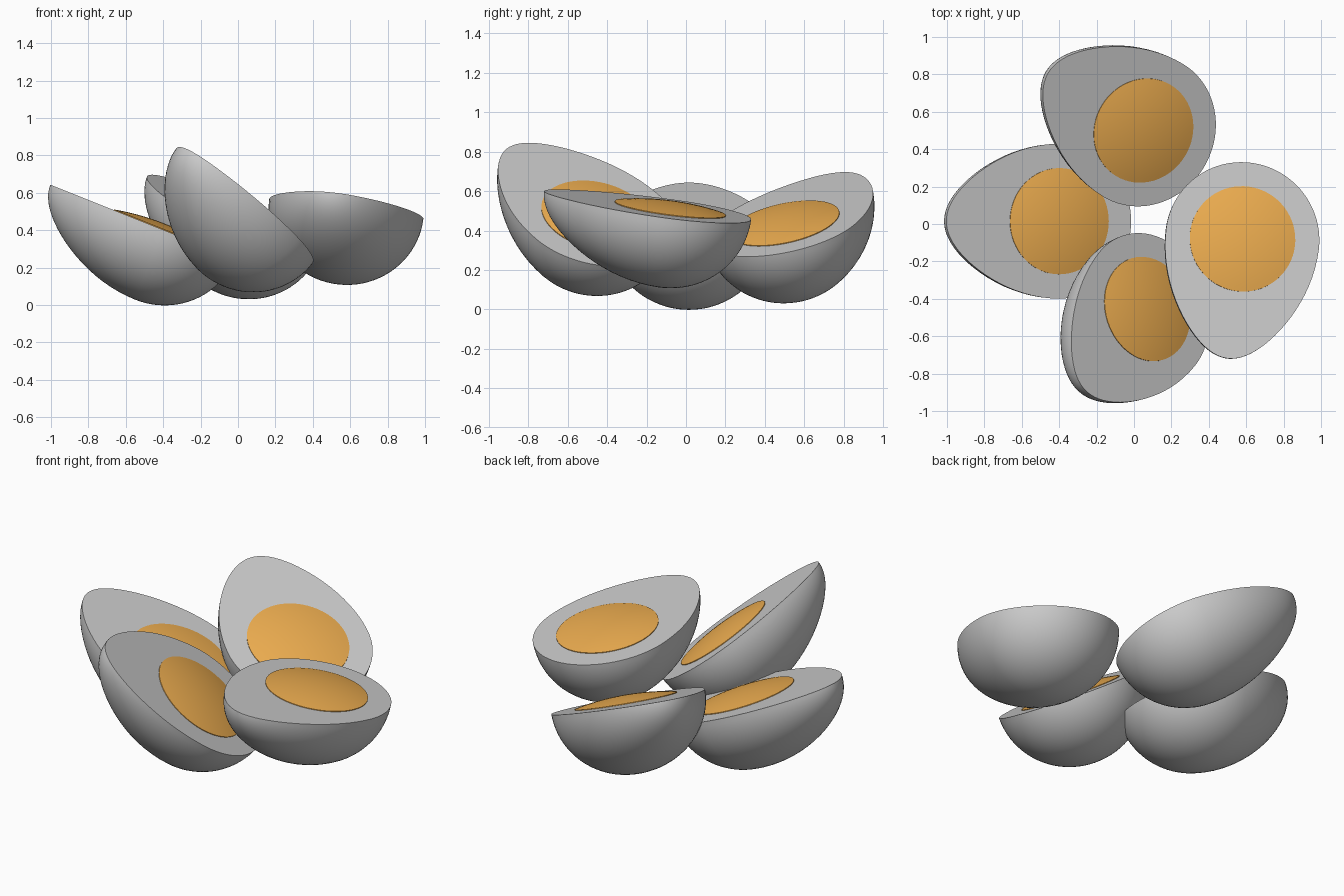
import bpy, bmesh, math
from mathutils import Vector, Matrix

if "Cube" in bpy.data.objects:
    bpy.data.objects.remove(bpy.data.objects["Cube"])

WIDTH, DEPTH, TIP = 0.414, 0.402, 0.65     # half width, half depth, pointed end
YOLK_R, YOLK_H = 0.284, 0.03
RINGS, SEGS = 40, 40

yolk_mat = bpy.data.materials.new("yolk_orange")
yolk_mat.diffuse_color = (0.85, 0.42, 0.08, 1)
yolk_mat.use_nodes = True
yolk_mat.node_tree.nodes["Principled BSDF"].inputs["Base Color"].default_value = yolk_mat.diffuse_color


def finish(name, bm, matrix, mat=None):
    bmesh.ops.remove_doubles(bm, verts=bm.verts, dist=1e-5)
    bmesh.ops.recalc_face_normals(bm, faces=bm.faces)
    me = bpy.data.meshes.new(name)
    bm.to_mesh(me)
    bm.free()
    ob = bpy.data.objects.new(name, me)
    bpy.context.collection.objects.link(ob)
    ob.matrix_world = matrix
    if mat:
        me.materials.append(mat)
    bpy.ops.object.select_all(action='DESELECT')
    ob.select_set(True)
    bpy.context.view_layer.objects.active = ob
    bpy.ops.object.shade_smooth_by_angle(angle=math.radians(40))
    return ob


def egg_white(name, matrix):
    # Half egg lying below its flat cut face, pointed end along +x
    bm = bmesh.new()
    rows, rim_a, rim_b = [], [], []
    for i in range(RINGS + 1):
        a = math.pi * i / RINGS
        t = math.cos(a)
        x = t * (TIP if t > 0 else WIDTH)
        r = math.sin(a) * (1 - 0.2 * max(t, 0) ** 2)
        row = []
        for j in range(SEGS + 1):
            b = math.pi * j / SEGS
            row.append(bm.verts.new((x, WIDTH * r * math.cos(b), -DEPTH * r * math.sin(b))))
        rows.append(row)
    for p, q in zip(rows, rows[1:]):
        for j in range(SEGS):
            bm.faces.new((p[j], p[j + 1], q[j + 1], q[j]))
    # Flat cut face
    bm.faces.new([r[0] for r in rows] + [r[-1] for r in rows[-2:0:-1]])
    return finish(name, bm, matrix)


def yolk(name, matrix):
    # Shallow dome sitting on the cut face
    bm = bmesh.new()
    rows = []
    for i in range(13):
        f = i / 12
        z = 0.004 + YOLK_H * (1 - f * f)
        rows.append((f * YOLK_R, z))
    rows.append((YOLK_R, -0.01))
    rings = [[bm.verts.new((r * math.cos(2 * math.pi * k / 64), r * math.sin(2 * math.pi * k / 64), z))
              for k in range(64)] for r, z in rows]
    for p, q in zip(rings, rings[1:]):
        for k in range(64):
            n = (k + 1) % 64
            bm.faces.new((p[k], q[k], q[n], p[n]))
    return finish(name, bm, matrix, yolk_mat)


# name, centre of the cut face, face normal, heading of the pointed end
halves = [
    ("left", (-0.40, 0.015, 0.402), (0.40, 0.0, 1.0), (-1.0, 0.0)),
    ("right", (0.58, -0.08, 0.51), (0.12, 0.13, 1.0), (-0.13, -1.0)),
    ("back", (0.05, 0.50, 0.435), (0.35, -0.20, 0.915), (-0.82, 0.50)),
    ("front", (0.07, -0.455, 0.475), (0.59, 0.19, 0.785), (-0.56, -0.70)),
]
for side, centre, normal, head in halves:
    n = Vector(normal).normalized()
    d = Vector((head[0], head[1], -(n.x * head[0] + n.y * head[1]) / n.z)).normalized()
    m = Matrix((d, n.cross(d), n)).transposed().to_4x4()
    m.translation = centre
    egg_white(side + "_egg_white", m)
    yolk(side + "_yolk", m)
